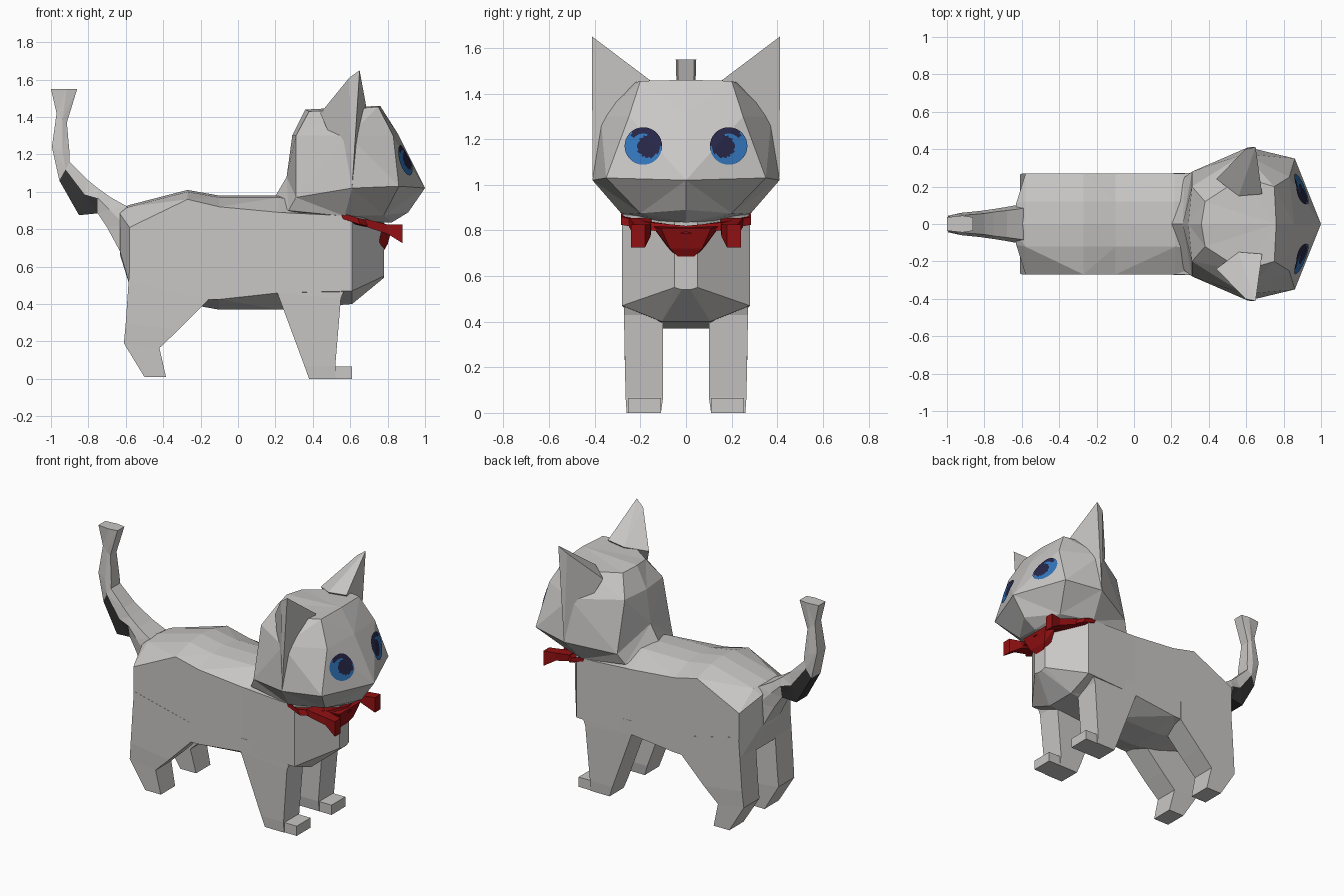
import bpy, bmesh, math
from mathutils import Vector
from mathutils.bvhtree import BVHTree

if "Cube" in bpy.data.objects:
    bpy.data.objects.remove(bpy.data.objects["Cube"])


def material(name, rgb):
    m = bpy.data.materials.new(name)
    m.diffuse_color = (*rgb, 1)
    m.use_nodes = True
    m.node_tree.nodes["Principled BSDF"].inputs["Base Color"].default_value = m.diffuse_color
    return m


GREY = material("light grey fur", (0.58, 0.57, 0.56))
DARK = material("dark grey patch", (0.035, 0.035, 0.035))
BLUE = material("blue iris", (0.032, 0.18, 0.50))
NAVY = material("navy pupil", (0.02, 0.02, 0.065))
RED = material("red scarf", (0.29, 0.005, 0.006))


def finish(bm, name, mats, normals=True):
    if normals:
        bmesh.ops.recalc_face_normals(bm, faces=bm.faces[:])
    me = bpy.data.meshes.new(name)
    bm.to_mesh(me)
    bm.free()
    for m in mats:
        me.materials.append(m)
    ob = bpy.data.objects.new(name, me)
    bpy.context.collection.objects.link(ob)
    return ob


def full_ring(half):
    """Complete a half ring (y >= 0) by mirroring it over y = 0."""
    return half + [(x, -y, z) for x, y, z in reversed(half) if y > 0]


def loft(name, rings, mats, rule=None):
    bm = bmesh.new()
    vs = [[bm.verts.new(p) for p in r] for r in rings]
    n = len(rings[0])
    for i in range(len(vs) - 1):
        for j in range(n):
            k = (j + 1) % n
            f = bm.faces.new((vs[i][j], vs[i][k], vs[i + 1][k], vs[i + 1][j]))
            if rule:
                f.material_index = rule(i, j)
    bm.faces.new(vs[0])
    bm.faces.new(vs[-1])
    bmesh.ops.triangulate(bm, faces=bm.faces[:])
    return finish(bm, name, mats)


def hull(name, pts, mat):
    bm = bmesh.new()
    for p in pts:
        bm.verts.new(p)
    r = bmesh.ops.convex_hull(bm, input=bm.verts[:])
    junk = [g for g in r["geom_interior"] if isinstance(g, bmesh.types.BMVert)]
    bmesh.ops.delete(bm, geom=junk, context='VERTS')
    return finish(bm, name, [mat])


# torso: x, half width, top, side top, side low, bottom
torso = [(-0.63, 0.11, 0.91, 0.88, 0.68, 0.66),
         (-0.58, 0.27, 0.93, 0.81, 0.50, 0.50),
         (-0.27, 0.27, 1.01, 0.96, 0.42, 0.40),
         (-0.10, 0.27, 0.98, 0.92, 0.425, 0.37),
         (0.22, 0.27, 0.98, 0.89, 0.46, 0.37),
         (0.61, 0.28, 0.90, 0.87, 0.47, 0.40),
         (0.78, 0.05, 0.85, 0.85, 0.55, 0.54)]
loft("torso", [full_ring([(x, 0, t), (x, w * 0.45, t - 0.01), (x, w, s),
                          (x, w, l), (x, w * 0.38, b), (x, 0, b)])
               for x, w, t, s, l, b in torso], [GREY])

# legs: back x, z, front x, z, inner y, outer y
front_leg = [(0.38, 0, 0.52, 0, 0.11, 0.26), (0.355, 0.07, 0.52, 0.07, 0.10, 0.265),
             (0.21, 0.46, 0.55, 0.43, 0.10, 0.272), (0.21, 0.55, 0.60, 0.55, 0.10, 0.272)]
back_leg = [(-0.50, 0.01, -0.385, 0.01, 0.11, 0.26), (-0.61, 0.19, -0.42, 0.165, 0.10, 0.265),
            (-0.60, 0.30, -0.32, 0.26, 0.10, 0.27), (-0.585, 0.52, -0.16, 0.42, 0.10, 0.271),
            (-0.575, 0.65, -0.16, 0.55, 0.10, 0.271)]
for s, side in ((1, "left"), (-1, "right")):
    for name, rows in (("front_leg", front_leg), ("back_leg", back_leg)):
        loft(f"{name}_{side}", [[(a, s * i, za), (b, s * i, zb), (b, s * o, zb), (a, s * o, za)]
                                for a, za, b, zb, i, o in rows], [GREY])
    # front paw toe, small rear paw toe
    hull(f"front_paw_{side}", [(x, s * y, z) for x in (0.48, 0.61) for y in (0.11, 0.255)
                               for z in (0, 0.065)], GREY)
    # ear rising from the cheek ridge to its tip
    hull(f"ear_{side}", [(x, s * y, z) for x, y, z in
         ((0.65, 0.412, 1.65), (0.595, 0.40, 1.61), (0.44, 0.24, 1.42), (0.56, 0.15, 1.45),
          (0.685, 0.16, 1.46), (0.60, 0.39, 1.30), (0.61, 0.41, 1.03), (0.52, 0.30, 1.30))], GREY)

# head: half rings from chin to crown
head_rings = [
    [(0.40, 0, 0.85), (0.45, 0.10, 0.85), (0.58, 0.20, 0.85), (0.72, 0.12, 0.84), (0.82, 0, 0.835)],
    [(0.19, 0, 0.96), (0.27, 0.25, 0.90), (0.57, 0.28, 0.87), (0.78, 0.20, 0.875), (0.91, 0, 0.89)],
    [(0.26, 0, 1.08), (0.31, 0.28, 0.97), (0.61, 0.41, 1.02), (0.86, 0.35, 1.03), (1.0, 0, 1.02)],
    [(0.29, 0, 1.30), (0.31, 0.20, 1.30), (0.59, 0.375, 1.30), (0.83, 0.25, 1.30), (0.855, 0, 1.31)],
    [(0.36, 0, 1.44), (0.38, 0.12, 1.43), (0.58, 0.25, 1.44), (0.75, 0.20, 1.455), (0.76, 0, 1.46)]]
head = loft("head", [full_ring(r) for r in head_rings], [GREY])

# eyes: thin discs laid onto the face, pupil and upper lash coloured by rule
tree = BVHTree.FromPolygons([v.co for v in head.data.vertices],
                            [list(p.vertices) for p in head.data.polygons])
CY, CZ, R, RINGS, SEG = 0.187, 1.17, 0.082, 9, 36
for s, side in ((1, "left"), (-1, "right")):
    bm = bmesh.new()

    def on_face(r, a):
        y, z = s * (CY + r * math.cos(a)), CZ + r * math.sin(a)
        hit = tree.ray_cast(Vector((2, y, z)), Vector((-1, 0, 0)))[0]
        return bm.verts.new((hit.x + 0.007, y, z))

    grid = [[on_face(R * max(i, 0.02) / RINGS, 2 * math.pi * j / SEG) for j in range(SEG)]
            for i in range(RINGS + 1)]
    for i in range(RINGS):
        for j in range(SEG):
            k = (j + 1) % SEG
            f = bm.faces.new((grid[i][j], grid[i + 1][j], grid[i + 1][k], grid[i][k]))
            c = f.calc_center_median()
            y, z = c.y * s, c.z
            ang = math.degrees(math.atan2(z - CZ, CY - y))
            pupil = math.hypot(y - 0.165, z - 1.168) < 0.049
            lash = math.hypot(y - CY, z - CZ) > 0.056 and 0 < ang < 135
            f.material_index = 1 if pupil or lash else 0
            f.normal_update()
            if f.normal.x < 0:
                f.normal_flip()
    finish(bm, f"eye_{side}", [BLUE, NAVY], False)

# tail: upper x, z, lower x, z, half width; dark patch low on the bend
tail = [(-0.59, 0.92, -0.63, 0.68, 0.105), (-0.68, 0.97, -0.70, 0.81, 0.09),
        (-0.75, 1.02, -0.75, 0.885, 0.08), (-0.80, 1.06, -0.85, 0.875, 0.07),
        (-0.90, 1.16, -0.955, 1.06, 0.06), (-0.90, 1.20, -0.995, 1.24, 0.055),
        (-0.915, 1.37, -0.97, 1.42, 0.04), (-0.86, 1.55, -1.0, 1.55, 0.045)]


def tail_ring(xu, zu, xl, zl, w):
    xm, zm = xl + (xu - xl) * 0.6, zl + (zu - zl) * 0.6
    return [(xu, w * 0.8, zu), (xm, w, zm), (xl, w * 0.8, zl),
            (xl, -w * 0.8, zl), (xm, -w, zm), (xu, -w * 0.8, zu)]


loft("tail", [tail_ring(*t) for t in tail], [GREY, DARK],
     lambda i, j: 1 if i in (2, 3) and j in (1, 2, 3) else 0)

# scarf band round the front of the neck
path = [(0.55, 0.27, 0.88), (0.64, 0.275, 0.85), (0.77, 0.15, 0.825), (0.81, 0, 0.81)]
path += [(x, -y, z) for x, y, z in path[-2::-1]]
loft("scarf_band", [[(x, y * 1.04, z + 0.01), (x + 0.015, y * 1.04, z - 0.025),
                     (x - 0.06, y * 0.85, z - 0.02), (x - 0.06, y * 0.85, z + 0.01)]
                    for x, y, z in path], [RED])
# hanging bib and the two loose ends
hull("scarf_bib", [(x, y, z) for x, w, z in ((0.77, 0.15, 0.82), (0.825, 0.11, 0.81),
     (0.80, 0.07, 0.72), (0.78, 0.035, 0.685), (0.75, 0.06, 0.70)) for y in (w, -w)], RED)
for s, side in ((1, "left"), (-1, "right")):
    loft(f"scarf_end_{side}", [[(x, s * (y - w), z + h), (x, s * (y + w), z + h),
                                (x, s * (y + w), z - h), (x, s * (y - w), z - h)]
                               for x, y, z, w, h in ((0.68, 0.20, 0.835, 0.05, 0.02),
                                                     (0.80, 0.19, 0.80, 0.035, 0.025),
                                                     (0.88, 0.21, 0.775, 0.03, 0.05))], [RED])
